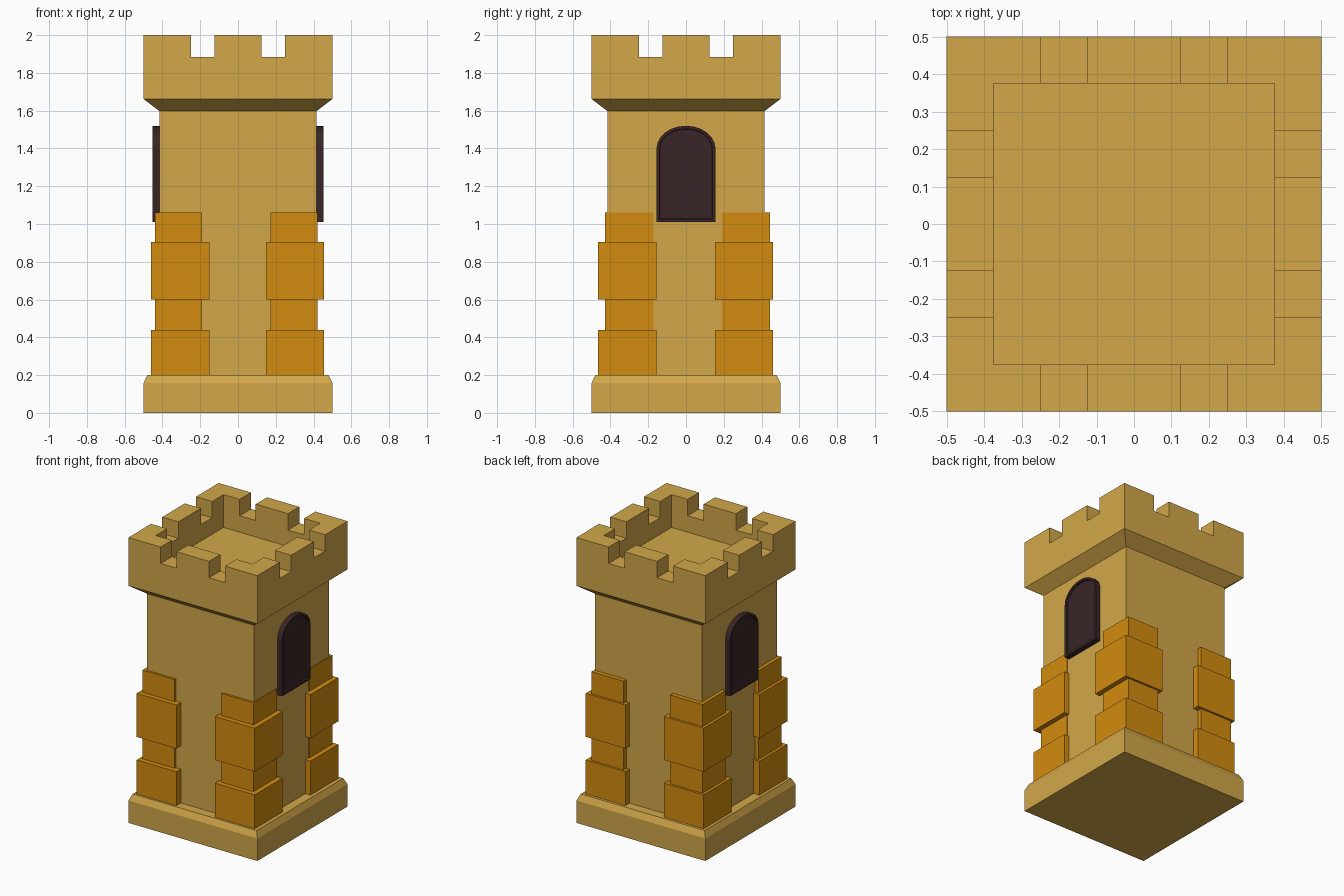
import bpy, bmesh, math

if "Cube" in bpy.data.objects:
    bpy.data.objects.remove(bpy.data.objects["Cube"])


def material(name, r, g, b):
    lin = [((c / 255 + 0.055) / 1.055) ** 2.4 for c in (r, g, b)]
    m = bpy.data.materials.new(name)
    m.diffuse_color = (*lin, 1)
    m.use_nodes = True
    m.node_tree.nodes["Principled BSDF"].inputs["Base Color"].default_value = m.diffuse_color
    return m


SAND = material("sandstone", 210, 167, 73)
OCHRE = material("ochre_stone", 210, 139, 15)
DARK = material("dark_wood", 57, 37, 38)


def loft(name, loops, mat):
    """Skin a stack of matching loops and cap both ends."""
    bm = bmesh.new()
    rings = [[bm.verts.new(p) for p in loop] for loop in loops]
    n = len(rings[0])
    for a, b in zip(rings, rings[1:]):
        for i in range(n):
            j = (i + 1) % n
            bm.faces.new((a[i], a[j], b[j], b[i]))
    bm.faces.new(rings[0][::-1])
    bm.faces.new(rings[-1])
    bmesh.ops.recalc_face_normals(bm, faces=bm.faces)
    me = bpy.data.meshes.new(name)
    bm.to_mesh(me)
    bm.free()
    me.materials.append(mat)
    ob = bpy.data.objects.new(name, me)
    bpy.context.collection.objects.link(ob)
    return ob


def rect(x0, x1, y0, y1, z):
    return [(x0, y0, z), (x1, y0, z), (x1, y1, z), (x0, y1, z)]


def square_tower(name, profile, mat):
    return loft(name, [rect(-r, r, -r, r, z) for r, z in profile], mat)


def box(name, x, y, z, mat):
    return loft(name, [rect(*x, *y, z[0]), rect(*x, *y, z[1])], mat)


# Plinth, shaft and flared crown with a sunken floor
square_tower("plinth", [(0.5, 0), (0.5, 0.157), (0.48, 0.2)], SAND)
square_tower("shaft", [(0.415, 0.19), (0.415, 1.61)], SAND)
crown = square_tower("crown", [(0.415, 1.597), (0.5, 1.662), (0.5, 2.0),
                               (0.375, 2.0), (0.375, 1.77)], SAND)

# Battlement gaps: slots cut right across the crown rim
cutters = []
for s in (-1, 1):
    slot = sorted((s * 0.125, s * 0.25))
    for x, y in ((slot, (-0.7, 0.7)), ((-0.7, 0.7), slot)):
        c = box("gap_cutter", x, y, (1.885, 2.2), SAND)
        c.hide_render = True
        mod = crown.modifiers.new("gap", 'BOOLEAN')
        mod.operation = 'DIFFERENCE'
        mod.solver = 'EXACT'
        mod.object = c
        cutters.append(c)
bpy.context.view_layer.update()
dg = bpy.context.evaluated_depsgraph_get()
cut_mesh = bpy.data.meshes.new_from_object(crown.evaluated_get(dg))
crown.modifiers.clear()
crown.data = cut_mesh
for c in cutters:
    bpy.data.objects.remove(c)

# Corner stones: wide and narrow blocks alternate up each corner
WIDE = {"x": ((-0.46, -0.152), (0.147, 0.455)), "y": ((-0.465, -0.157), (0.153, 0.461))}
SLIM = {"x": ((-0.44, -0.19), (0.171, 0.421)), "y": ((-0.43, -0.172), (0.19, 0.446))}
COURSES = [(WIDE, 0.2, 0.438), (SLIM, 0.438, 0.6),
           (WIDE, 0.6, 0.905), (SLIM, 0.905, 1.06)]
for size, z0, z1 in COURSES:
    for x in size["x"]:
        for y in size["y"]:
            box("corner_stone", x, y, (z0, z1), OCHRE)


# Arched shutters on the left and right sides, with a thin raised rim
def arch(x, inset):
    w, z0, spring, rise = 0.156 - inset, 1.01 + inset, 1.40, 0.12 - inset
    pts = [(x, -w, z0), (x, w, z0)]
    for i in range(13):
        a = math.pi * i / 12
        pts.append((x, w * math.cos(a), spring + rise * math.sin(a)))
    return pts


for name, s in (("left_shutter", -1), ("right_shutter", 1)):
    loft(name, [arch(s * 0.405, 0), arch(s * 0.452, 0),
                arch(s * 0.452, 0.016), arch(s * 0.44, 0.018)], DARK)
